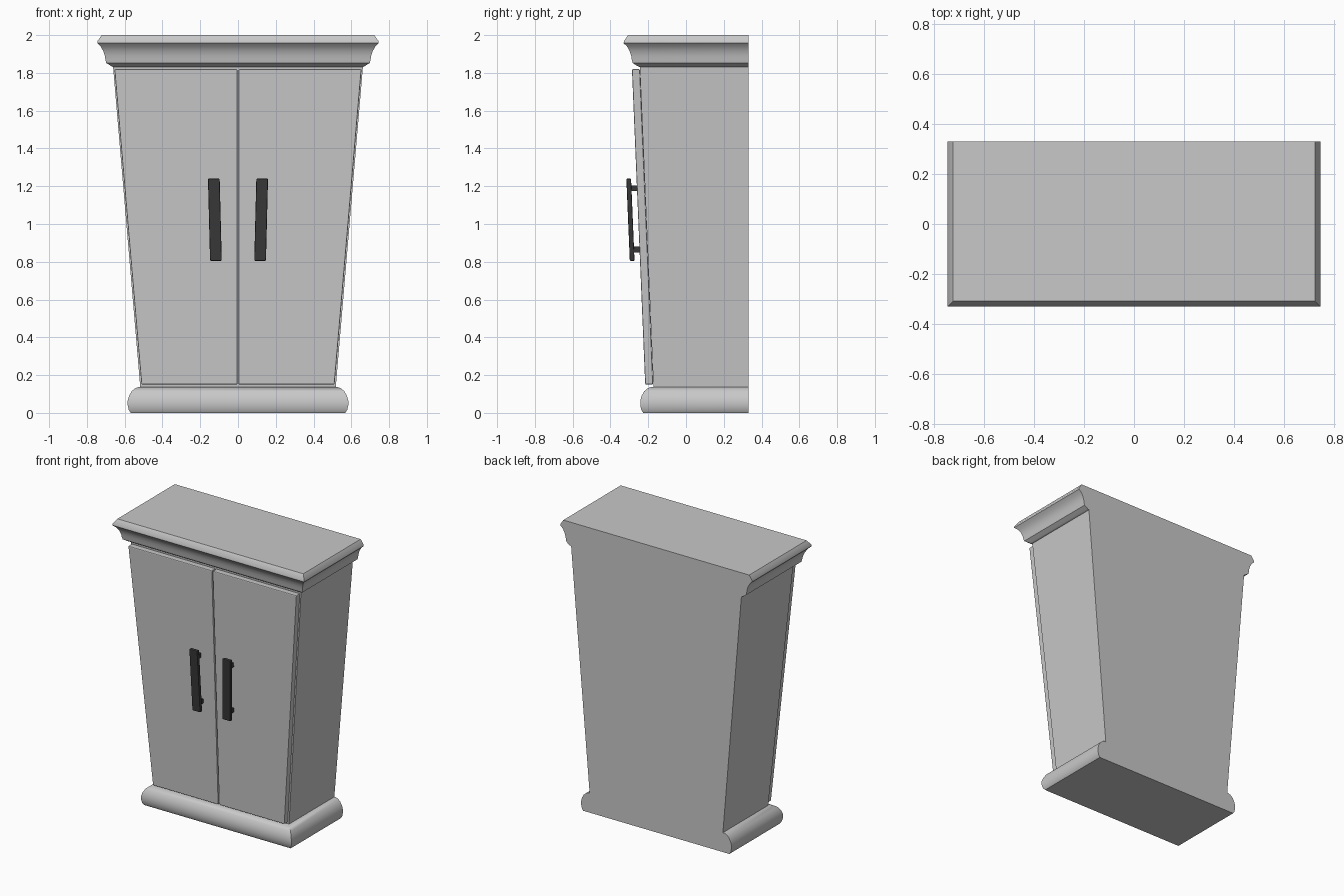
import bpy, bmesh, math

cube = bpy.data.objects.get("Cube")
if cube:
    bpy.data.objects.remove(cube, do_unlink=True)

BACK = 0.33


def material(name, value):
    m = bpy.data.materials.new(name)
    m.use_nodes = True
    colour = (value, value, value, 1)
    m.diffuse_color = colour
    m.node_tree.nodes["Principled BSDF"].inputs["Base Color"].default_value = colour
    return m


GREY = material("light grey paint", 0.58)
DARK = material("dark metal", 0.04)


def loft(name, rings, mat, bevel=0, smooth=False):
    """Join a stack of four-cornered rings into a closed solid."""
    bm = bmesh.new()
    rows = [[bm.verts.new(p) for p in ring] for ring in rings]
    for a, b in zip(rows, rows[1:]):
        for i in range(4):
            j = (i + 1) % 4
            bm.faces.new((a[i], a[j], b[j], b[i]))
    bm.faces.new(rows[0][::-1])
    bm.faces.new(rows[-1])
    bmesh.ops.recalc_face_normals(bm, faces=bm.faces)
    mesh = bpy.data.meshes.new(name)
    bm.to_mesh(mesh)
    bm.free()
    mesh.materials.append(mat)
    ob = bpy.data.objects.new(name, mesh)
    bpy.context.collection.objects.link(ob)
    if bevel:
        mod = ob.modifiers.new("soft edges", "BEVEL")
        mod.width, mod.segments = bevel, 2
    if smooth:
        bpy.ops.object.select_all(action="DESELECT")
        ob.select_set(True)
        bpy.context.view_layer.objects.active = ob
        bpy.ops.object.shade_smooth_by_angle(angle=math.radians(35))
    return ob


def ring(x0, x1, y0, y1, z):
    return [(x0, y0, z), (x1, y0, z), (x1, y1, z), (x0, y1, z)]


def moulding(name, profile, depth):
    """Sweep a (half width, height) profile round the front and sides."""
    loft(name, [ring(-w, w, depth - w, BACK, z) for w, z in profile], GREY, smooth=True)


# Tapered cabinet body with flat back
loft("body", [ring(-w, w, f, BACK, z) for w, f, z in
              ((0.517, -0.172, 0.13), (0.662, -0.245, 1.84))], GREY)

# Rounded plinth and stepped cornice
moulding("plinth", [(0.568, 0), (0.578, 0.015), (0.584, 0.04), (0.584, 0.065),
                    (0.577, 0.09), (0.563, 0.115), (0.545, 0.13), (0.53, 0.136)], 0.342)
moulding("cornice", [(0.66, 1.83), (0.672, 1.836), (0.698, 1.853), (0.702, 1.87),
                     (0.705, 1.89), (0.713, 1.915), (0.727, 1.94), (0.745, 1.957),
                     (0.744, 1.968), (0.722, 2.0)], 0.415)


def slope(z):
    """Front plane of the leaning doors."""
    return -0.216 - 0.042 * (z - 0.15)


# Doors and handles, mirrored left and right
for side, label in ((1, "left"), (-1, "right")):
    rings = []
    for z, edge in ((0.15, 0.511), (1.82, 0.654)):
        rings.append(ring(side * 0.003, side * edge, slope(z), slope(z) + 0.042, z))
    loft(label + "_door", rings, GREY, bevel=0.006)

    # Handle bar leans with the door
    rings = []
    for z, x in ((0.805, 0.117), (1.24, 0.128)):
        y = slope(z) - 0.054
        rings.append(ring(side * x - 0.031, side * x + 0.031, y, y + 0.025, z))
    loft(label + "_handle_bar", rings, DARK, bevel=0.005)

    # Two posts hold the bar off the door
    for z, place in ((0.865, "lower"), (1.19, "upper")):
        x = side * (0.117 + 0.025 * (z - 0.805))
        y = slope(z)
        rings = [ring(x - 0.022, x + 0.022, y - 0.035, y + 0.01, h)
                 for h in (z - 0.015, z + 0.015)]
        loft(label + "_" + place + "_handle_post", rings, DARK)
